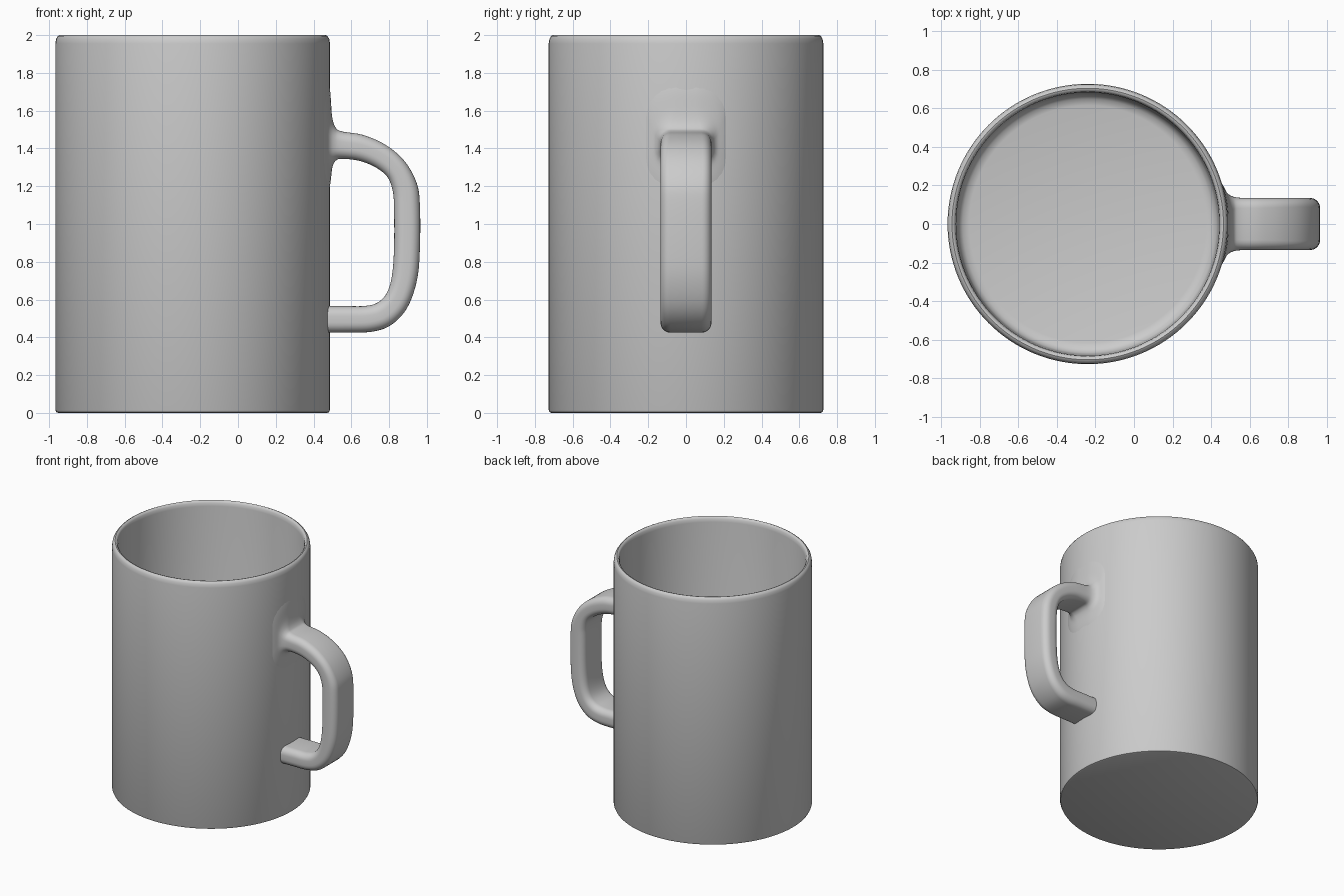
import bpy, bmesh, math
from mathutils import Vector

if "Cube" in bpy.data.objects:
    bpy.data.objects.remove(bpy.data.objects["Cube"])

CX, R = -0.24, 0.727   # mug axis and outer radius


def finish(name, bm):
    bmesh.ops.recalc_face_normals(bm, faces=bm.faces)
    me = bpy.data.meshes.new(name)
    bm.to_mesh(me)
    bm.free()
    ob = bpy.data.objects.new(name, me)
    bpy.context.collection.objects.link(ob)
    bpy.ops.object.select_all(action='DESELECT')
    ob.select_set(True)
    bpy.context.view_layer.objects.active = ob
    bpy.ops.object.shade_smooth_by_angle(angle=math.radians(40))
    return ob


def skin(bm, rings):
    for a, b in zip(rings, rings[1:]):
        n = len(a)
        for i in range(n):
            j = (i + 1) % n
            bm.faces.new((a[i], a[j], b[j], b[i]))
    bm.faces.new(rings[0])
    bm.faces.new(rings[-1])


# Mug body: lathed profile (radius, z), outside up, over the lip, down inside
profile = [(0.712, 0), (0.722, 0.004), (0.727, 0.015), (0.727, 1.955),
           (0.723, 1.98), (0.714, 1.995), (0.704, 2.0), (0.694, 1.997),
           (0.686, 1.985), (0.682, 1.96), (0.676, 0.12), (0.668, 0.09),
           (0.648, 0.068), (0.615, 0.06)]
bm = bmesh.new()
N = 128
rings = []
for r, z in profile:
    rings.append([bm.verts.new((CX + r * math.cos(2 * math.pi * k / N),
                                r * math.sin(2 * math.pi * k / N), z))
                  for k in range(N)])
skin(bm, rings)
finish("mug_body", bm)

# Handle stations: outer x, z, inner x, z, half width, wrap onto body
stations = [
    (0.477, 1.78, 0.477, 1.14, 0.25, 1),
    (0.490, 1.70, 0.490, 1.21, 0.20, 1),
    (0.499, 1.58, 0.500, 1.29, 0.165, 1),
    (0.517, 1.515, 0.517, 1.332, 0.145, 0.7),
    (0.550, 1.49, 0.550, 1.345, 0.136, 0),
    (0.66, 1.472, 0.640, 1.335, 0.135, 0),
    (0.78, 1.42, 0.725, 1.302, 0.135, 0),
    (0.88, 1.335, 0.790, 1.25, 0.135, 0),
    (0.945, 1.22, 0.818, 1.18, 0.135, 0),
    (0.963, 1.10, 0.826, 1.09, 0.135, 0),
    (0.963, 0.87, 0.826, 0.87, 0.135, 0),
    (0.947, 0.70, 0.814, 0.72, 0.135, 0),
    (0.895, 0.555, 0.785, 0.63, 0.135, 0),
    (0.81, 0.465, 0.735, 0.582, 0.135, 0),
    (0.71, 0.43, 0.67, 0.566, 0.135, 0),
    (0.58, 0.425, 0.58, 0.565, 0.135, 0),
    (0.46, 0.425, 0.46, 0.565, 0.135, 1),
]


def smooth_stations(pts, steps):
    # Catmull-Rom interpolation
    pts = [Vector(p) for p in pts]
    pts = [pts[0]] + pts + [pts[-1]]
    out = []
    for a, b, c, d in zip(pts, pts[1:], pts[2:], pts[3:]):
        for s in range(steps):
            t = s / steps
            out.append(0.5 * (2 * b + (c - a) * t + (2 * a - 5 * b + 4 * c - d) * t * t
                              + (3 * b - a - 3 * c + d) * t ** 3))
    return out + [pts[-1]]


def section(hw, ht, steps=6):
    # Rounded rectangle
    r = 0.75 * min(hw, ht)
    res = []
    for q, (sx, sy) in enumerate([(1, 1), (-1, 1), (-1, -1), (1, -1)]):
        for k in range(steps + 1):
            a = math.pi / 2 * (q + k / steps)
            res.append((sx * (hw - r) + r * math.cos(a),
                        sy * (ht - r) + r * math.sin(a)))
    return res


bm = bmesh.new()
rings = []
for ox, oz, ix, iz, hw, wrap in smooth_stations(stations, 5):
    out, inn = Vector((ox, 0, oz)), Vector((ix, 0, iz))
    mid, axis = (out + inn) / 2, (out - inn) / 2
    ht = axis.length
    axis.normalize()
    ring = []
    for y, h in section(hw, ht):
        p = mid + axis * h
        sag = (R - math.sqrt(R * R - y * y)) * min(max(wrap, 0), 1)
        ring.append(bm.verts.new((p.x - sag, y, p.z)))
    rings.append(ring)
skin(bm, rings)
finish("handle", bm)
